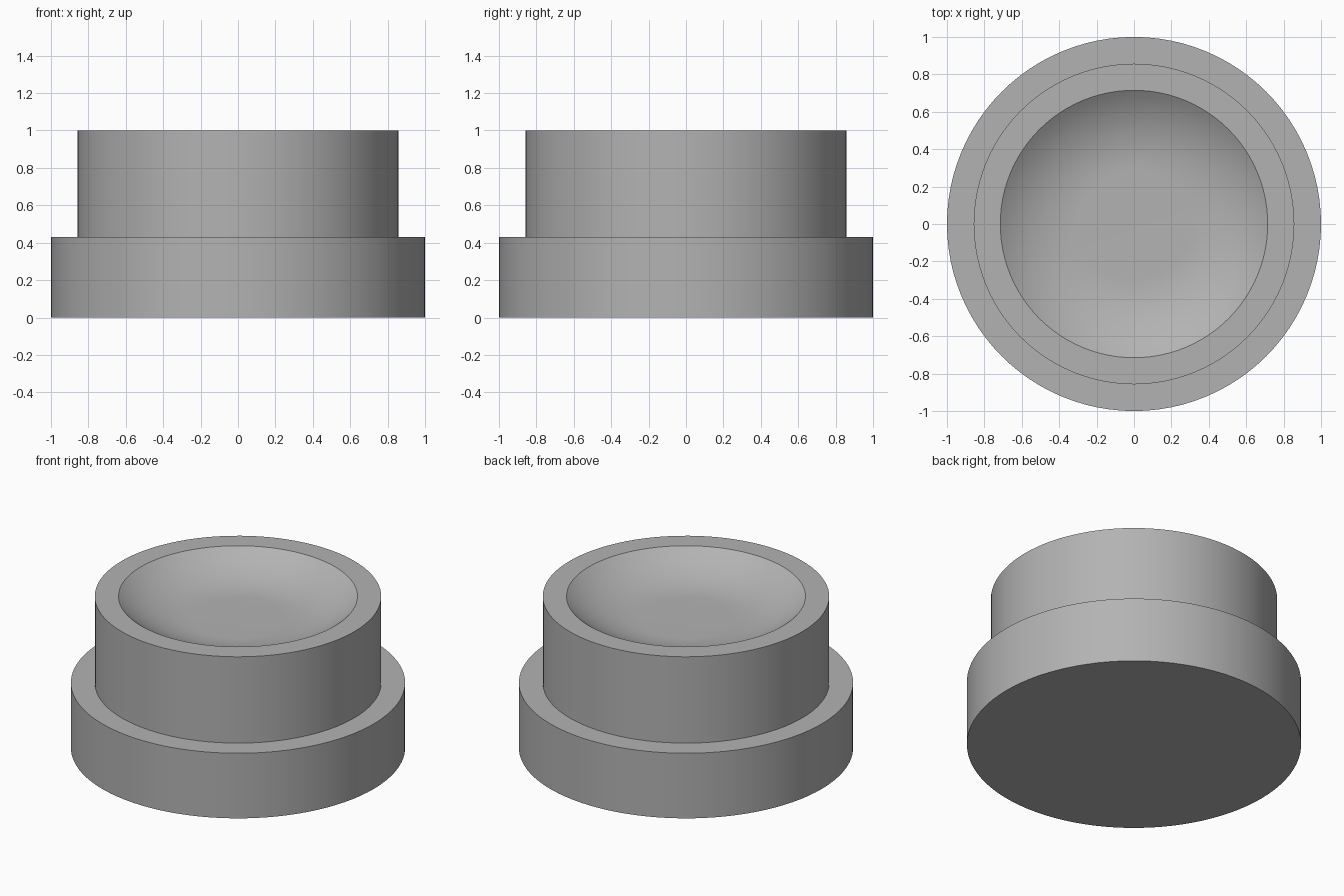
import bpy, bmesh, math
from mathutils import Matrix

cube = bpy.data.objects.get("Cube")
if cube:
    bpy.data.objects.remove(cube, do_unlink=True)

SEGMENTS = 96

grey = bpy.data.materials.new("plain grey")
grey.use_nodes = True
colour = (0.45, 0.45, 0.45, 1)
grey.diffuse_color = colour
grey.node_tree.nodes["Principled BSDF"].inputs["Base Color"].default_value = colour


def lathe(name, profile):
    """Spin a radius/height profile that starts and ends on the axis."""
    bm = bmesh.new()
    verts = [bm.verts.new((r, 0, z)) for r, z in profile]
    edges = [bm.edges.new(pair) for pair in zip(verts, verts[1:])]
    bmesh.ops.spin(bm, geom=verts + edges, cent=(0, 0, 0), axis=(0, 0, 1),
                   angle=math.tau, steps=SEGMENTS, use_merge=True)
    bmesh.ops.remove_doubles(bm, verts=bm.verts, dist=1e-4)
    bmesh.ops.recalc_face_normals(bm, faces=bm.faces)
    mesh = bpy.data.meshes.new(name)
    bm.to_mesh(mesh)
    bm.free()
    mesh.materials.append(grey)
    obj = bpy.data.objects.new(name, mesh)
    bpy.context.collection.objects.link(obj)
    bpy.ops.object.select_all(action="DESELECT")
    obj.select_set(True)
    bpy.context.view_layer.objects.active = obj
    bpy.ops.object.shade_smooth_by_angle(angle=math.radians(30))
    return obj


# Dish wall: a circular arc rising from the flat floor to the rim
floor_radius, rim_radius, depth = 0.29, 0.715, 0.143
run = rim_radius - floor_radius
arc_radius = (run ** 2 + depth ** 2) / (2 * depth)
sweep = math.asin(run / arc_radius)
STEPS = 14
dish = []
for i in range(STEPS, -1, -1):
    a = sweep * i / STEPS
    dish.append((floor_radius + arc_radius * math.sin(a),
                 1 - depth + arc_radius * (1 - math.cos(a))))

# Wide base, narrower drum and hollowed top as one turned body
outside = [(0, 0), (1, 0), (1, 0.43), (0.857, 0.43), (0.857, 1)]
lathe("stepped_dish_body", outside + dish + [(0, 1 - depth)])
